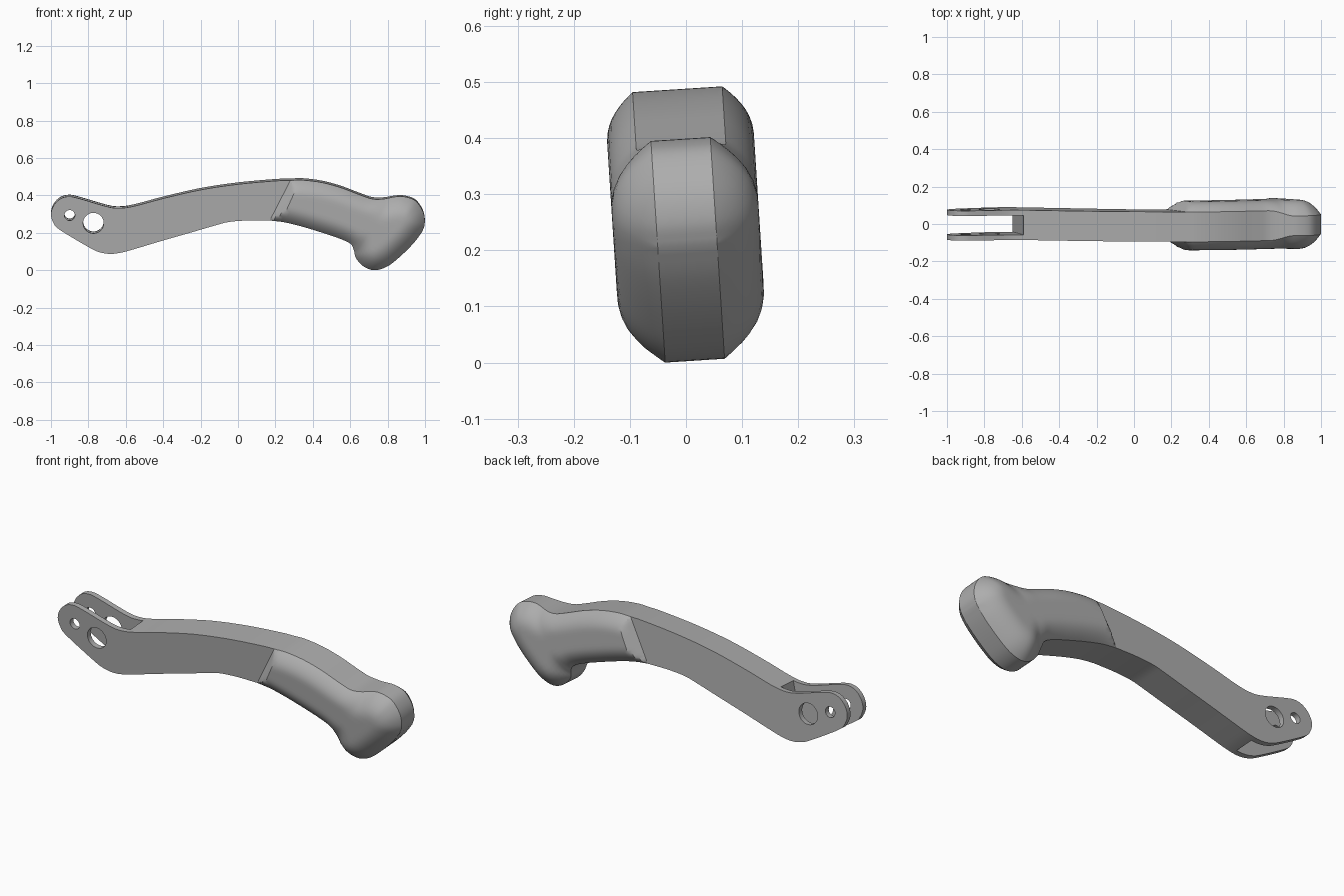
import bpy, bmesh, math
from mathutils import Matrix, Vector

if "Cube" in bpy.data.objects:
    bpy.data.objects.remove(bpy.data.objects["Cube"], do_unlink=True)

HALF, TIP_HALF, GRIP_HALF = 0.08, 0.053, 0.131
TILT = math.radians(3.7)

metal = bpy.data.materials.new("grey metal")
metal.use_nodes = True
metal.diffuse_color = (0.42, 0.42, 0.42, 1)
metal.node_tree.nodes["Principled BSDF"].inputs["Base Color"].default_value = metal.diffuse_color


def spline(pts, steps=4):
    """Smooth curve through the given side-view points."""
    p = [Vector(q) for q in pts]
    p = [2 * p[0] - p[1]] + p + [2 * p[-1] - p[-2]]
    out = []
    for a, b, c, d in zip(p, p[1:], p[2:], p[3:]):
        for k in range(steps):
            t = k / steps
            out.append(0.5 * (2 * b + (c - a) * t + (2 * a - 5 * b + 4 * c - d) * t ** 2
                              + (3 * b - a - 3 * c + d) * t ** 3))
    return out + [p[-2]]


def make_object(name, bm):
    bmesh.ops.recalc_face_normals(bm, faces=bm.faces)
    me = bpy.data.meshes.new(name)
    bm.to_mesh(me)
    bm.free()
    me.materials.append(metal)
    ob = bpy.data.objects.new(name, me)
    bpy.context.collection.objects.link(ob)
    return ob


def slab(name, outline, half):
    """Extrude a side-view outline across the width."""
    bm = bmesh.new()
    face = bm.faces.new([bm.verts.new((x, -half, z)) for x, z in outline])
    new = bmesh.ops.extrude_face_region(bm, geom=[face])["geom"]
    bmesh.ops.translate(bm, vec=(0, 2 * half, 0),
                        verts=[v for v in new if isinstance(v, bmesh.types.BMVert)])
    return make_object(name, bm)


def activate(ob):
    bpy.ops.object.select_all(action="DESELECT")
    ob.select_set(True)
    bpy.context.view_layer.objects.active = ob


def cut(ob, cutter):
    cutter.hide_render = True
    mod = ob.modifiers.new("cut", "BOOLEAN")
    mod.operation, mod.object, mod.solver = "DIFFERENCE", cutter, "EXACT"
    activate(ob)
    bpy.ops.object.modifier_apply(modifier=mod.name)
    bpy.data.objects.remove(cutter, do_unlink=True)


def circle(x, z, r, n=40):
    return [(x + r * math.cos(2 * math.pi * i / n), z + r * math.sin(2 * math.pi * i / n))
            for i in range(n)]


# Lever arm: bottom edge, round pivot end, top edge
arm_outline = spline([
    (0.17, 0.272), (0.05, 0.272), (-0.05, 0.264), (-0.12, 0.246), (-0.24, 0.211),
    (-0.4, 0.165), (-0.55, 0.12), (-0.62, 0.101), (-0.68, 0.093), (-0.74, 0.102),
    (-0.8, 0.13), (-0.95, 0.22), (-0.985, 0.256), (-1.0, 0.305), (-0.985, 0.353),
    (-0.95, 0.388), (-0.905, 0.4), (-0.85, 0.39), (-0.7, 0.346), (-0.63, 0.338),
    (-0.55, 0.35), (-0.4, 0.39), (-0.2, 0.436), (0, 0.466), (0.2, 0.484), (0.28, 0.487)])
arm = slab("lever_arm", arm_outline, HALF)

# Fork slot and the two cross holes
cut(arm, slab("slot_cutter", [(-1.2, -0.1), (-0.696, -0.1), (-0.528, 0.6), (-1.2, 0.6)], 0.052))
for x, z, r in ((-0.9, 0.3, 0.028), (-0.773, 0.258, 0.055)):
    cut(arm, slab("hole_cutter", circle(x, z, r), 0.3))

# Grip: paired top and bottom edge points running to the tip
top = spline([(0.28, 0.487), (0.35, 0.488), (0.45, 0.475), (0.55, 0.448), (0.65, 0.41),
              (0.72, 0.387), (0.78, 0.387), (0.83, 0.396), (0.88, 0.399), (0.94, 0.382),
              (0.975, 0.345), (0.995, 0.3), (0.998, 0.25), (0.985, 0.21)])
bottom = spline([(0.17, 0.272), (0.25, 0.262), (0.34, 0.24), (0.43, 0.213), (0.53, 0.18),
                 (0.6, 0.148), (0.62, 0.11), (0.63, 0.07), (0.67, 0.025), (0.73, 0.004),
                 (0.8, 0.025), (0.87, 0.08), (0.94, 0.15), (0.985, 0.21)])
rim = top + bottom[-2::-1]
start_dir = (top[0] - bottom[0]).normalized()


def rim_distance(p):
    best = 1.0
    for a, b in zip(rim, rim[1:]):
        ab = b - a
        t = max(0, min(1, (p - a).dot(ab) / ab.length_squared))
        best = min(best, (p - a - ab * t).length)
    return best


def half_width(p, row):
    """Rounded swell away from the rim, sloped where the grip begins."""
    k = max(0, min(1, (row / 4 - 5) / 2.5))
    k = k * k * (3 - 2 * k)
    h = HALF + (TIP_HALF - HALF) * k
    t = min(1, rim_distance(p) / (0.09 + 0.03 * k))
    w = h + (GRIP_HALF - h) * (1 - (1 - t) ** 2.2)
    q = p - bottom[0]
    from_start = max(0, q.x * start_dir.y - q.y * start_dir.x)
    return min(w, HALF + 1.1 * from_start)


ACROSS = 24
bm = bmesh.new()
sides = []
for sign in (-1, 1):
    grid = []
    for i, (a, b) in enumerate(zip(top, bottom)):
        line = []
        for j in range(ACROSS + 1):
            p = a.lerp(b, 0.5 - 0.5 * math.cos(math.pi * j / ACROSS))
            line.append((p.x, sign * half_width(p, i), p.y))
        if i == len(top) - 1:
            grid.append([bm.verts.new(line[0])] * (ACROSS + 1))
        else:
            grid.append([bm.verts.new(c) for c in line])
    sides.append(grid)


def add_face(*verts):
    unique = list(dict.fromkeys(verts))
    if len(unique) > 2:
        bm.faces.new(unique)


for i in range(len(top) - 1):
    for g in sides:
        for j in range(ACROSS):
            add_face(g[i][j], g[i + 1][j], g[i + 1][j + 1], g[i][j + 1])
    for j in (0, ACROSS):
        f, b = sides
        add_face(f[i][j], f[i + 1][j], b[i + 1][j], b[i][j])
grip = make_object("grip", bm)

# Slight roll of the whole lever, then rest it on the ground
roll = Matrix.Translation((0, 0, 0.25)) @ Matrix.Rotation(TILT, 4, "X") @ Matrix.Translation((0, 0, -0.25))
for ob in (arm, grip):
    ob.data.transform(roll)
low = min(v.co.z for v in grip.data.vertices)
for ob in (arm, grip):
    ob.data.transform(Matrix.Translation((0, 0, -low)))
    activate(ob)
    bpy.ops.object.shade_smooth_by_angle(angle=math.radians(28))
